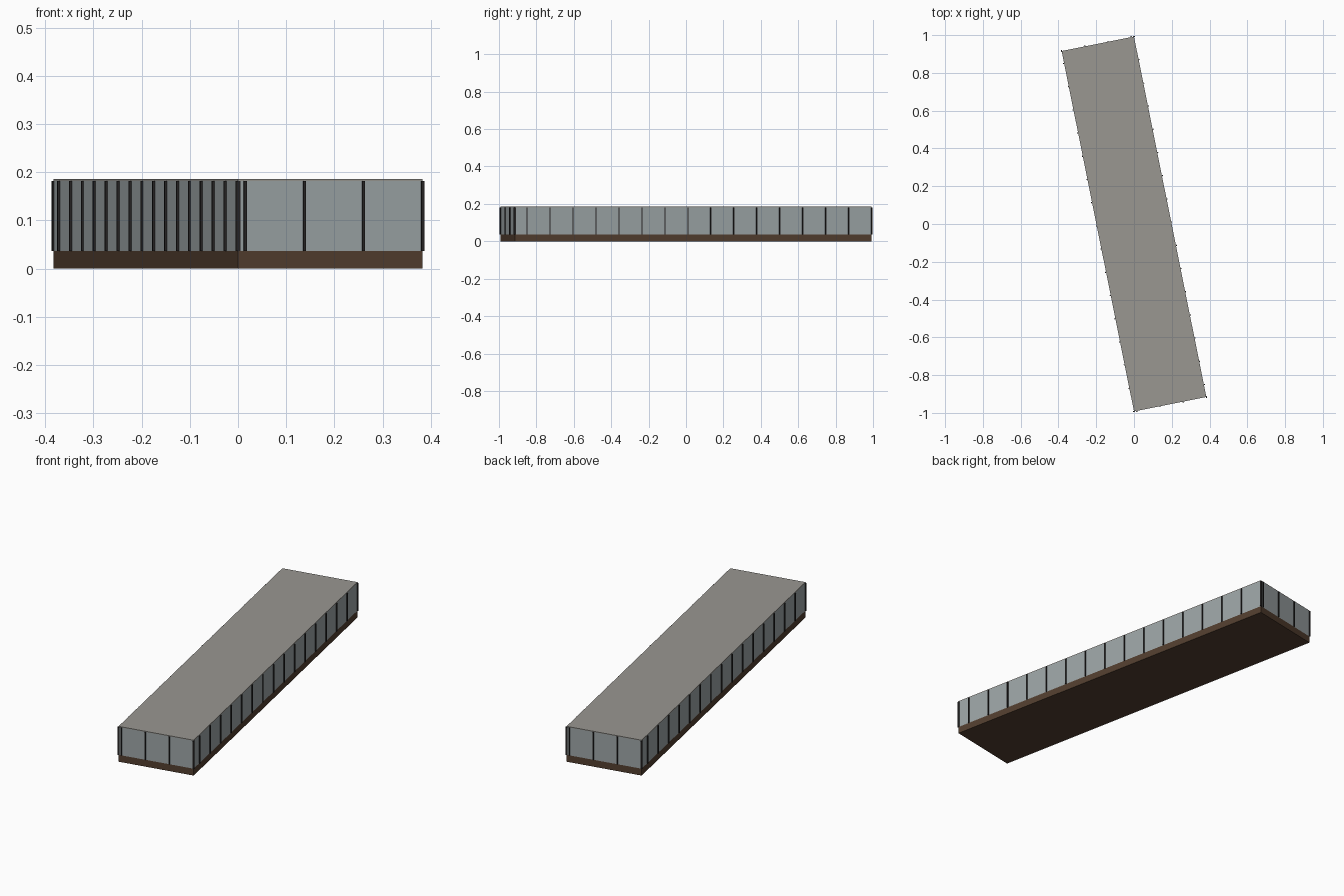
import bpy, math
from mathutils import Matrix, Vector

if "Cube" in bpy.data.objects:
    bpy.data.objects.remove(bpy.data.objects["Cube"])

TURN = Matrix.Rotation(math.radians(11.35), 4, 'Z')
HX, HY = 0.1953, 0.973            # half width and half length of the block
Z_BASE, Z_GLASS, Z_TOP = 0.036, 0.182, 0.186
STEP = 0.1253                     # mullion spacing
MW, MD = 0.0058, 0.010            # mullion width along wall, depth across wall


def material(name, rgb):
    m = bpy.data.materials.new(name)
    m.diffuse_color = (*rgb, 1)
    m.use_nodes = True
    m.node_tree.nodes["Principled BSDF"].inputs["Base Color"].default_value = m.diffuse_color
    return m


def make_mesh(name, boxes, mat):
    """One object from a list of (centre, size) boxes, turned on the site."""
    verts, faces = [], []
    for c, s in boxes:
        n = len(verts)
        for z in (-.5, .5):
            for x, y in ((-.5, -.5), (.5, -.5), (.5, .5), (-.5, .5)):
                verts.append(TURN @ Vector((c[0] + x * s[0], c[1] + y * s[1], c[2] + z * s[2])))
        faces += [[n + i for i in f] for f in ((3, 2, 1, 0), (4, 5, 6, 7), (0, 1, 5, 4),
                                               (1, 2, 6, 5), (2, 3, 7, 6), (3, 0, 4, 7))]
    me = bpy.data.meshes.new(name)
    me.from_pydata(verts, [], faces)
    me.materials.append(mat)
    ob = bpy.data.objects.new(name, me)
    bpy.context.collection.objects.link(ob)
    return ob


def slab(name, z0, z1, mat):
    return make_mesh(name, [((0, 0, (z0 + z1) / 2), (2 * HX, 2 * HY, z1 - z0))], mat)


brown = material("brown", (0.085, 0.048, 0.028))
glass = material("glass", (0.33, 0.37, 0.38))
roof = material("roof_grey", (0.32, 0.31, 0.285))
dark = material("dark_frame", (0.02, 0.018, 0.018))

# Stacked floors: plinth, glazed storey, thin roof
slab("plinth", 0, Z_BASE, brown)
slab("glazing", Z_BASE, Z_GLASS, glass)
slab("roof", Z_GLASS, Z_TOP, roof)

# Mullions: each wall is spaced from one corner, opposite walls by half turn
zc, h = (Z_BASE + Z_GLASS) / 2, Z_GLASS - Z_BASE
long_wall, short_wall = [], []
for s in (1, -1):
    for i in range(16):
        long_wall.append(((s * HX, s * (HY - i * STEP), zc), (MD, MW, h)))
    for i in range(4):
        short_wall.append(((-s * (HX - i * STEP), s * HY, zc), (MW, MD, h)))
make_mesh("long_wall_mullions", long_wall, dark)
make_mesh("short_wall_mullions", short_wall, dark)
